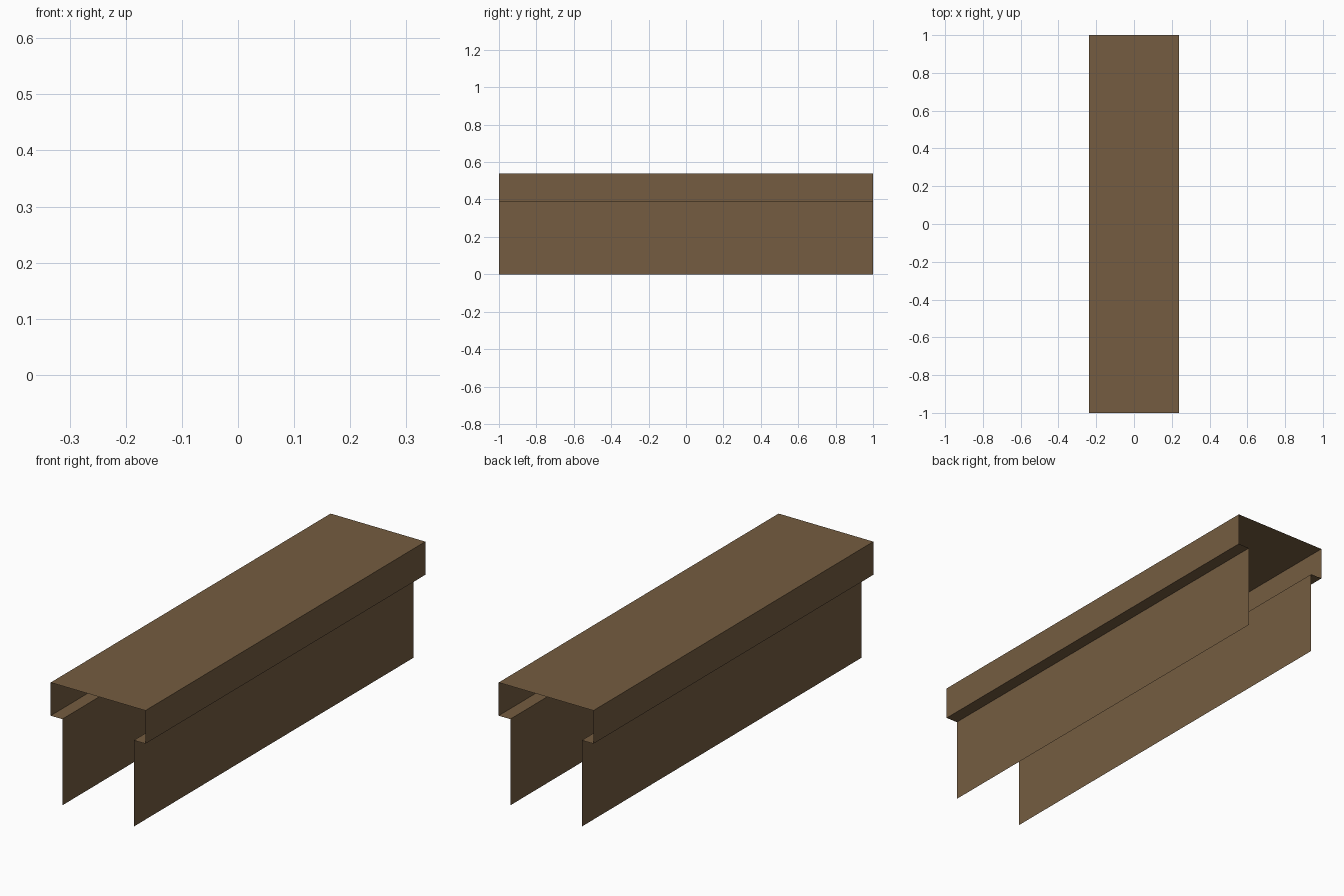
import bpy, bmesh

if "Cube" in bpy.data.objects:
    bpy.data.objects.remove(bpy.data.objects["Cube"])

# Brown sheet colour
mat = bpy.data.materials.new("brown")
mat.diffuse_color = (0.176, 0.108, 0.052, 1.0)
mat.use_nodes = True
mat.node_tree.nodes["Principled BSDF"].inputs["Base Color"].default_value = mat.diffuse_color

# Half of the cross-section (x, z): leg foot, leg top, lip edge, roof edge
half = [(0.179, 0.0), (0.179, 0.39), (0.237, 0.39), (0.237, 0.54)]
profile = half + [(-x, z) for x, z in reversed(half)]

# Open thin-walled channel: the profile swept along y, both ends open
bm = bmesh.new()
front = [bm.verts.new((x, -1.0, z)) for x, z in profile]
back = [bm.verts.new((x, 1.0, z)) for x, z in profile]
for i in range(len(profile) - 1):
    bm.faces.new((front[i], back[i], back[i + 1], front[i + 1]))
bm.normal_update()

mesh = bpy.data.meshes.new("channel_cover")
bm.to_mesh(mesh)
bm.free()
mesh.materials.append(mat)
bpy.context.collection.objects.link(bpy.data.objects.new("channel_cover", mesh))
